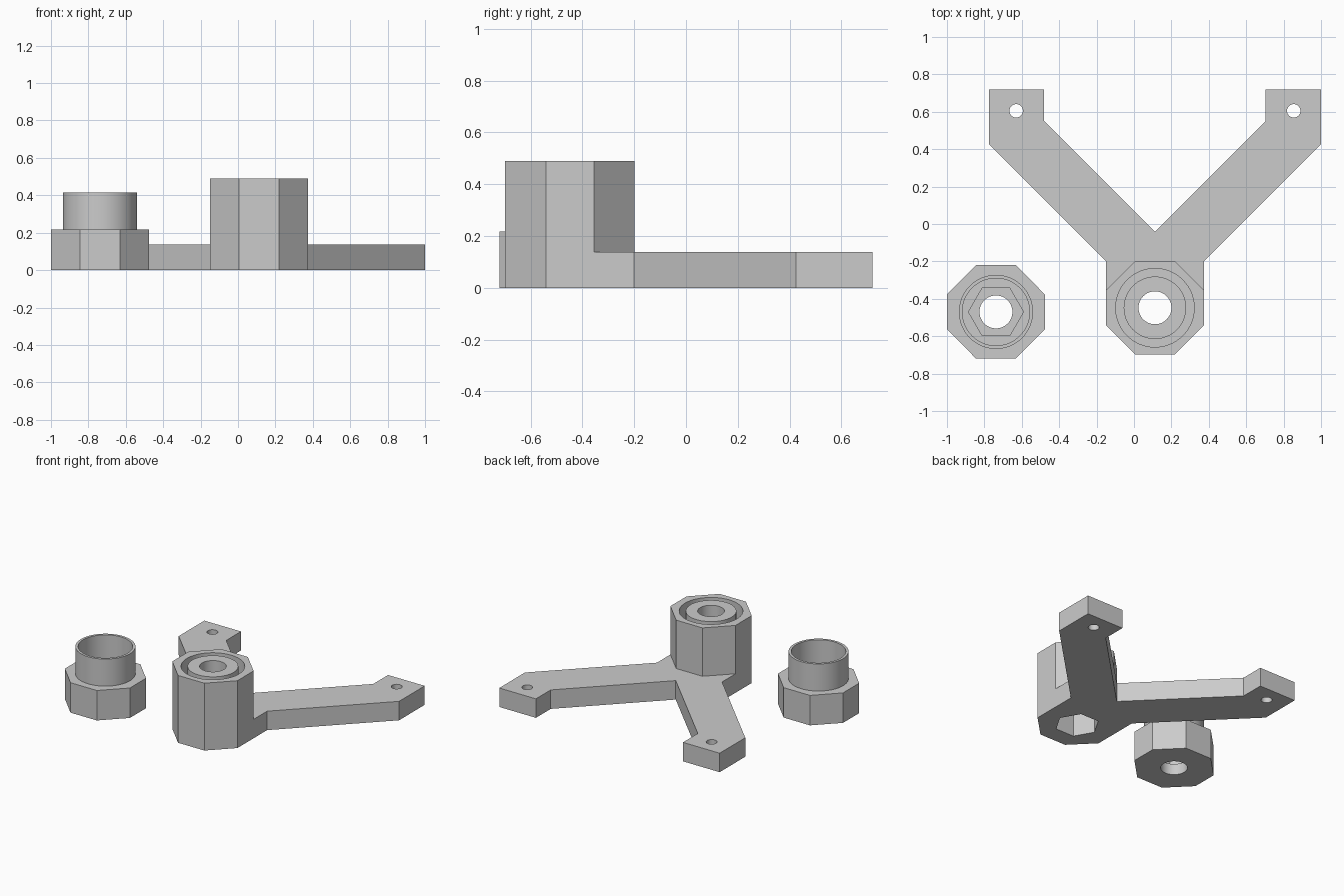
import bpy
import bmesh
from math import cos, sin, pi, radians

default_cube = bpy.data.objects.get("Cube")
if default_cube:
    bpy.data.objects.remove(default_cube, do_unlink=True)

grey = bpy.data.materials.new("light grey plastic")
grey.use_nodes = True
grey.diffuse_color = (0.6, 0.6, 0.6, 1)
grey.node_tree.nodes["Principled BSDF"].inputs["Base Color"].default_value = (0.6, 0.6, 0.6, 1)


def prism(name, outline, z0, z1):
    """Extrude a counter-clockwise outline from z0 to z1."""
    bm = bmesh.new()
    face = bm.faces.new([bm.verts.new((x, y, z0)) for x, y in outline])
    top = bmesh.ops.extrude_face_region(bm, geom=[face])["geom"]
    for v in top:
        if isinstance(v, bmesh.types.BMVert):
            v.co.z = z1
    bmesh.ops.recalc_face_normals(bm, faces=bm.faces)
    mesh = bpy.data.meshes.new(name)
    bm.to_mesh(mesh)
    bm.free()
    mesh.materials.append(grey)
    obj = bpy.data.objects.new(name, mesh)
    bpy.context.collection.objects.link(obj)
    return obj


def ngon(cx, cy, r, sides=64):
    return [(cx + r * cos(2 * pi * i / sides), cy + r * sin(2 * pi * i / sides))
            for i in range(sides)]


def octagon(cx, cy):
    quarter = [(0.262, 0.093), (0.106, 0.25)]
    half = quarter + [(-x, y) for x, y in reversed(quarter)]
    return [(cx + x, cy + y) for x, y in half + [(-x, -y) for x, y in half]]


def combine(target, other, operation):
    """Apply a boolean and discard the second object."""
    mod = target.modifiers.new(operation.title(), 'BOOLEAN')
    mod.operation, mod.solver, mod.object = operation, 'EXACT', other
    bpy.ops.object.select_all(action='DESELECT')
    bpy.context.view_layer.objects.active = target
    target.select_set(True)
    bpy.ops.object.modifier_apply(modifier=mod.name)
    bpy.data.objects.remove(other, do_unlink=True)


def cut(target, outline, z0, z1):
    combine(target, prism("cutter", outline, z0, z1), 'DIFFERENCE')


def finish(obj):
    bpy.ops.object.select_all(action='DESELECT')
    bpy.context.view_layer.objects.active = obj
    obj.select_set(True)
    bpy.ops.object.shade_smooth_by_angle(angle=radians(30))


HOLE, HEX = 0.088, 0.147

# Bracket: octagonal socket with two splayed arms
bx, by, top = 0.112, -0.448, 0.49
bracket = prism("bracket", octagon(bx, by), 0, top)
left = [(-0.592, 0.55), (-0.592, 0.72), (-0.887, 0.72), (-0.887, 0.425),
        (-0.262, -0.2), (-0.262, by + 0.093)]
arms = [(0, -0.042)] + left + [(-x, y) for x, y in reversed(left)]
combine(bracket, prism("arms", [(bx + x, y) for x, y in arms], 0, 0.138), 'UNION')

# Ring groove in the socket, made as a tube-shaped cutter
groove = prism("groove_cutter", ngon(bx, by, 0.21), 0.29, top + 0.1)
cut(groove, ngon(bx, by, 0.167), 0.2, top + 0.2)
combine(bracket, groove, 'DIFFERENCE')

# Bolt hole, hex pocket underneath and arm screw holes
cut(bracket, ngon(bx, by, HOLE), -0.1, top + 0.1)
cut(bracket, ngon(bx, by, HEX, 6), -0.1, 0.18)
for side in (-1, 1):
    cut(bracket, ngon(bx + side * 0.742, 0.605, 0.036, 32), -0.1, 0.3)
finish(bracket)

# Knob: octagonal base with a round sleeve and a hex pocket
kx, ky = -0.738, -0.47
knob = prism("knob", octagon(kx, ky), 0, 0.218)
combine(knob, prism("sleeve", ngon(kx, ky, 0.198), 0.1, 0.415), 'UNION')
cut(knob, ngon(kx, ky, 0.18), 0.218, 0.6)
cut(knob, ngon(kx, ky, HEX, 6), 0.08, 0.3)
cut(knob, ngon(kx, ky, HOLE), -0.1, 0.3)
finish(knob)
